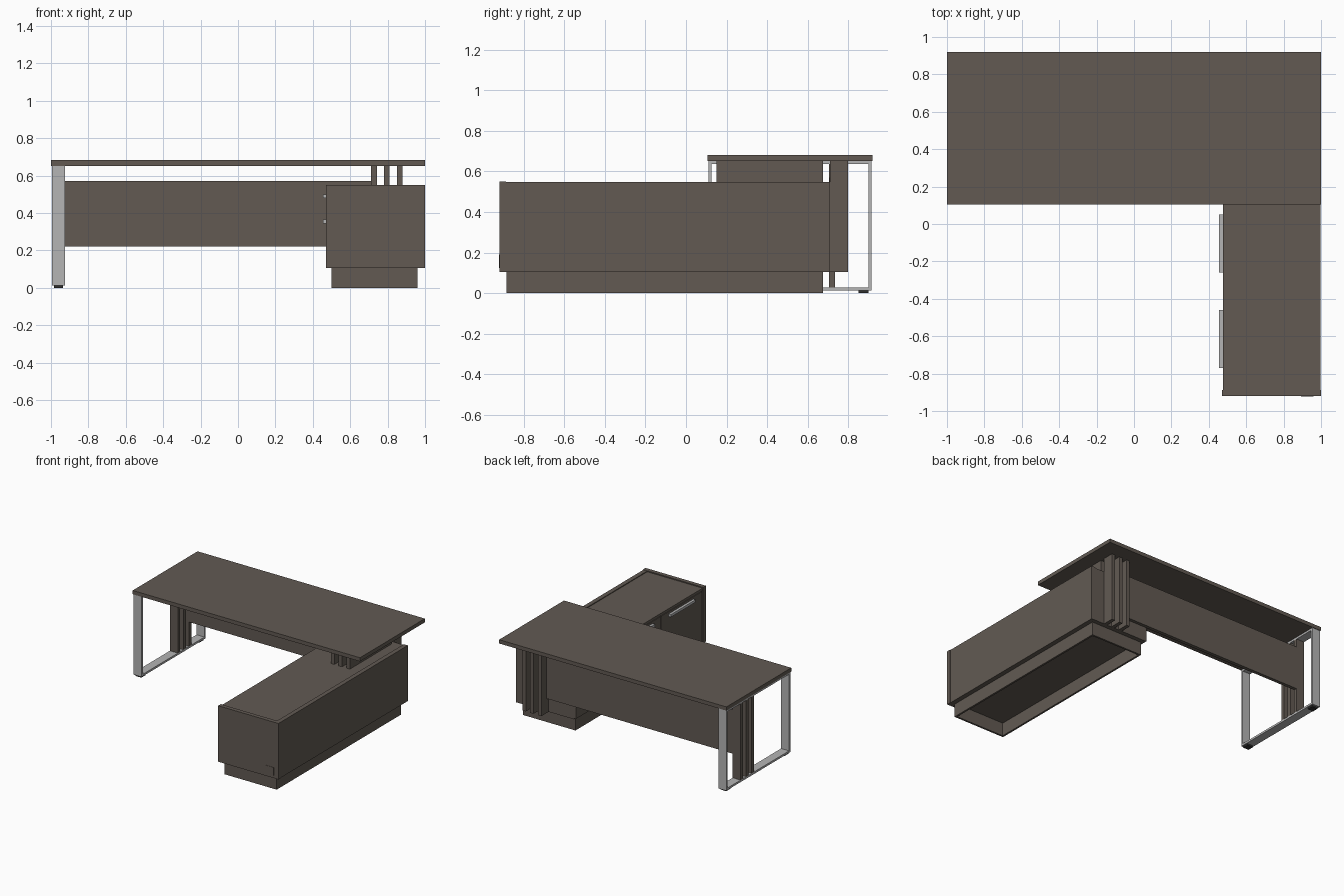
import bpy, bmesh
from mathutils import Matrix, Vector

cube = bpy.data.objects.get("Cube")
if cube:
    bpy.data.objects.remove(cube, do_unlink=True)


def material(name, rgb, metallic=0.0):
    m = bpy.data.materials.new(name)
    m.use_nodes = True
    m.diffuse_color = (*rgb, 1)
    node = m.node_tree.nodes["Principled BSDF"]
    node.inputs["Base Color"].default_value = (*rgb, 1)
    node.inputs["Roughness"].default_value = 0.6
    return m


wood = material("dark brown wood", (0.122, 0.102, 0.086))
steel = material("brushed steel", (0.46, 0.46, 0.46))
rubber = material("black rubber", (0.03, 0.03, 0.03))


def boxes(name, mat, *bounds):
    """One object made of boxes, each given as x, y and z ranges."""
    bm = bmesh.new()
    for ranges in bounds:
        size = Vector([b - a for a, b in ranges])
        mid = Vector([(a + b) / 2 for a, b in ranges])
        bmesh.ops.create_cube(bm, size=1, matrix=Matrix.Translation(mid) @ Matrix.Diagonal((*size, 1)))
    mesh = bpy.data.meshes.new(name)
    bm.to_mesh(mesh)
    bm.free()
    mesh.materials.append(mat)
    obj = bpy.data.objects.new(name, mesh)
    bpy.context.collection.objects.link(obj)
    return obj


# Desk top
boxes("desk_top", wood, ((-1, 1), (0.105, 0.92), (0.652, 0.682)))

# Steel loop leg with rubber feet
leg_x = (-0.995, -0.925)
y0, y1, z0, z1, t = 0.11, 0.915, 0.012, 0.652, 0.016
boxes("loop_leg", steel,
      (leg_x, (y0, y0 + t), (z0, z1)),
      (leg_x, (y1 - t, y1), (z0, z1)),
      (leg_x, (y0 + t, y1 - t), (z0, z0 + t)),
      (leg_x, (y0 + t, y1 - t), (z1 - t, z1)))
for name, y in (("front_foot", 0.12), ("back_foot", 0.85)):
    boxes(name, rubber, ((-0.985, -0.935), (y, y + 0.05), (0, z0)))

# Slats standing inside the loop leg
for i in range(3):
    y = 0.565 + 0.07 * i
    boxes(f"leg_slat_{i + 1}", wood, (leg_x, (y, y + 0.03), (z0 + t, z1 - t)))

# Modesty panel
boxes("modesty_panel", wood, ((-0.925, 0.712), (0.708, 0.735), (0.22, 0.57)))

# Slats behind the cabinet, and risers carrying the desk top over it
for i in range(3):
    x = (0.712 + 0.069 * i, 0.742 + 0.069 * i)
    boxes(f"back_slat_{i + 1}", wood, (x, (0.71, 0.80), (0.105, 0.652)))
    boxes(f"riser_{i + 1}", wood, (x, (0.15, 0.675), (0.54, 0.652)))

# Cabinet carcass and its raised outer panels
boxes("cabinet_body", wood, ((0.49, 0.962), (-0.887, 0.71), (0.105, 0.522)))
boxes("cabinet_top", wood, ((0.475, 0.962), (-0.887, 0.71), (0.522, 0.542)))
boxes("cabinet_outer_side", wood, ((0.962, 0.997), (-0.887, 0.71), (0.105, 0.548)))
boxes("cabinet_end_panel", wood, ((0.47, 1.0), (-0.92, -0.887), (0.105, 0.55)))
boxes("end_panel_cover", wood, ((0.893, 0.96), (-0.922, -0.92), (0.125, 0.19)))

# Doors and drawers on the inner side
fronts = {
    "far_door": ((-0.88, -0.365), (0.11, 0.518)),
    "upper_drawer": ((-0.36, 0.15), (0.39, 0.518)),
    "middle_drawer": ((-0.36, 0.15), (0.25, 0.386)),
    "lower_drawer": ((-0.36, 0.15), (0.11, 0.246)),
    "back_door": ((0.155, 0.705), (0.11, 0.518)),
}
for name, (y, z) in fronts.items():
    boxes(name, wood, ((0.475, 0.49), y, z))

# Bar handles
for name, y, z in (("door_handle", -0.77, 0.48),
                   ("upper_drawer_handle", -0.26, 0.48),
                   ("middle_drawer_handle", -0.26, 0.345)):
    boxes(name, steel, ((0.455, 0.475), (y, y + 0.31), (z, z + 0.02)))

# Recessed plinth, hollow underneath
px0, px1, py0, py1, w = 0.50, 0.96, -0.885, 0.675, 0.015
pz = (0, 0.105)
boxes("plinth", wood,
      ((px0, px1), (py0, py0 + w), pz),
      ((px0, px1), (py1 - w, py1), pz),
      ((px0, px0 + w), (py0 + w, py1 - w), pz),
      ((px1 - w, px1), (py0 + w, py1 - w), pz))
